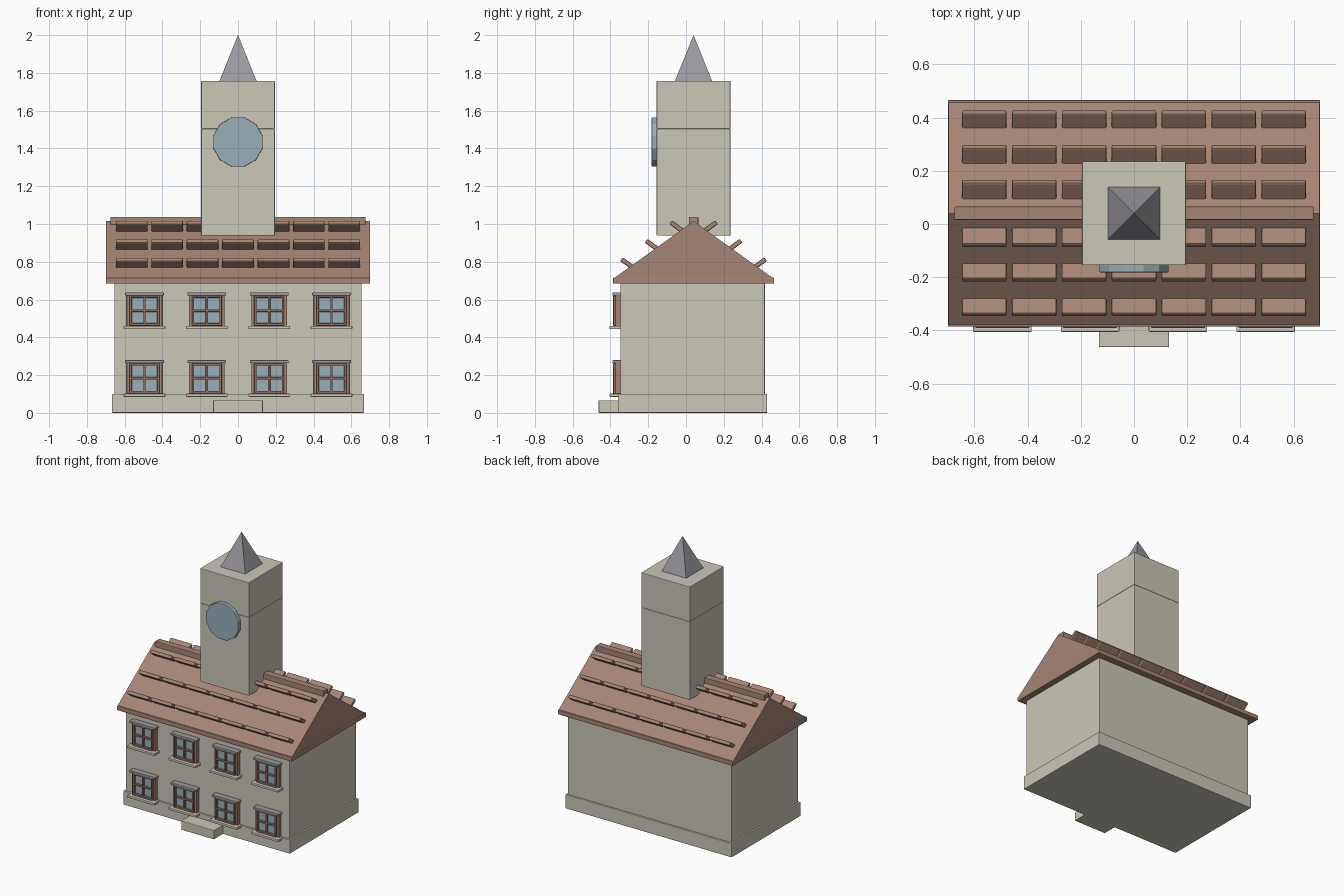
import bpy, bmesh, math
from mathutils import Matrix, Vector

cube = bpy.data.objects.get("Cube")
if cube:
    bpy.data.objects.remove(cube, do_unlink=True)

MID = 0.04  # depth position of the ridge line


def material(name, rgb):
    m = bpy.data.materials.new(name)
    m.use_nodes = True
    m.diffuse_color = (*rgb, 1)
    for n in m.node_tree.nodes:
        if n.type == 'BSDF_PRINCIPLED':
            n.inputs["Base Color"].default_value = (*rgb, 1)
            n.inputs["Roughness"].default_value = 0.8
    return m


stone = material("pale stone", (0.60, 0.57, 0.48))
clay = material("clay brown", (0.38, 0.235, 0.18))
wood = material("window wood", (0.27, 0.15, 0.115))
glass = material("blue glass", (0.33, 0.43, 0.49))
slate = material("grey slate", (0.33, 0.32, 0.35))


def finish(name, bm, mat, bevel=0.0):
    bmesh.ops.recalc_face_normals(bm, faces=bm.faces)
    me = bpy.data.meshes.new(name)
    bm.to_mesh(me)
    bm.free()
    me.materials.append(mat)
    ob = bpy.data.objects.new(name, me)
    bpy.context.collection.objects.link(ob)
    if bevel:
        mod = ob.modifiers.new("soft edges", 'BEVEL')
        mod.width = bevel
        mod.segments = 2
    return ob


def box(name, x, y, z, mat, bevel=0.004):
    """Box from (low, high) pairs along each axis."""
    bm = bmesh.new()
    lo, hi = Vector((x[0], y[0], z[0])), Vector((x[1], y[1], z[1]))
    bmesh.ops.create_cube(bm, size=1, matrix=Matrix.Translation((lo + hi) / 2)
                          @ Matrix.Diagonal((*(hi - lo), 1)))
    return finish(name, bm, mat, bevel)


# Main building
box("plinth", (-0.667, 0.667), (-0.36, 0.43), (0, 0.1), stone)
box("walls", (-0.655, 0.655), (-0.347, 0.417), (0.05, 0.7), stone)
box("door_step", (-0.132, 0.132), (-0.463, -0.35), (0, 0.066), stone)

# Roof: eaves slab, gabled prism, ridge cap
box("eaves", (-0.7, 0.7), (-0.386, 0.466), (0.684, 0.716), clay)
bm = bmesh.new()
gable = bm.faces.new([bm.verts.new(p) for p in
                      [(-0.698, MID - 0.42, 0.714), (-0.698, MID + 0.42, 0.714),
                       (-0.698, MID, 1.015)]])
side = bmesh.ops.extrude_face_region(bm, geom=[gable])
bmesh.ops.translate(bm, vec=(1.396, 0, 0),
                    verts=[v for v in side["geom"] if isinstance(v, bmesh.types.BMVert)])
finish("gable_roof", bm, clay)
box("ridge_cap", (-0.675, 0.675), (MID - 0.025, MID + 0.025), (0.99, 1.037), clay)

# Raised roof tiles, three rows on each slope
for s, label in ((-1, "front"), (1, "back")):
    for row in range(3):
        y = MID + s * (0.345 - 0.13 * row)
        z = 0.787 + 0.098 * row
        for col in range(7):
            bm = bmesh.new()
            mat = (Matrix.Translation((-0.5625 + 0.1875 * col, y, z))
                   @ Matrix.Rotation(s * math.radians(36), 4, 'X')
                   @ Matrix.Diagonal((0.168, 0.09, 0.025, 1)))
            bmesh.ops.create_cube(bm, size=1, matrix=mat)
            finish(f"{label}_tile_{row}_{col}", bm, clay, 0.006)

# Tower: shaft, belfry, spire, clock
box("tower_shaft", (-0.195, 0.195), (MID - 0.195, MID + 0.195), (0.938, 1.505), stone, 0.003)
box("tower_top", (-0.195, 0.195), (MID - 0.195, MID + 0.195), (1.505, 1.757), stone, 0.003)
bm = bmesh.new()
bmesh.ops.create_cone(bm, cap_ends=True, segments=4, radius1=0.1 * math.sqrt(2),
                      radius2=0, depth=0.247,
                      matrix=Matrix.Translation((0, MID, 1.8765))
                      @ Matrix.Rotation(math.pi / 4, 4, 'Z'))
finish("spire", bm, slate)
bm = bmesh.new()
bmesh.ops.create_cone(bm, cap_ends=True, segments=12, radius1=0.134, radius2=0.134,
                      depth=0.03,
                      matrix=Matrix.Translation((0, -0.167, 1.434))
                      @ Matrix.Rotation(math.pi / 2, 4, 'X')
                      @ Matrix.Rotation(math.pi / 12, 4, 'Z'))
finish("clock_disc", bm, glass, 0.003)


def window(tag, x, z):
    """Window centred on x, with its sill underside at z."""
    def part(name, x0, x1, y, z0, z1, mat, bevel=0.003):
        box(f"{name}_{tag}", (x + x0, x + x1), y, (z + z0, z + z1), mat, bevel)

    casing, sash = (-0.373, -0.342), (-0.386, -0.36)
    for n, s in (("right", -1), ("left", 1)):
        a, b = sorted((s * 0.078, s * 0.094))
        part(f"casing_{n}", a, b, casing, 0.008, 0.185, clay)
        a, b = sorted((s * 0.067, s * 0.079))
        part(f"sash_{n}", a, b, sash, 0.02, 0.178, wood)
    part("casing_top", -0.094, 0.094, casing, 0.17, 0.188, clay)
    part("sash_top", -0.079, 0.079, sash, 0.166, 0.178, wood)
    part("sash_bottom", -0.079, 0.079, sash, 0.018, 0.032, wood)
    part("mullion", -0.006, 0.006, sash, 0.02, 0.178, wood)
    part("glazing_bar", -0.079, 0.079, sash, 0.092, 0.104, wood)
    part("pane", -0.08, 0.08, (-0.37, -0.342), 0.016, 0.18, glass, 0)
    part("lintel", -0.102, 0.102, (-0.39, -0.345), 0.178, 0.194, slate)
    part("sill", -0.11, 0.11, (-0.405, -0.345), 0, 0.017, stone)


# Two storeys of four windows
for floor, z in enumerate((0.085, 0.443)):
    for col in range(4):
        window(f"{floor}_{col}", -0.495 + 0.33 * col, z)
